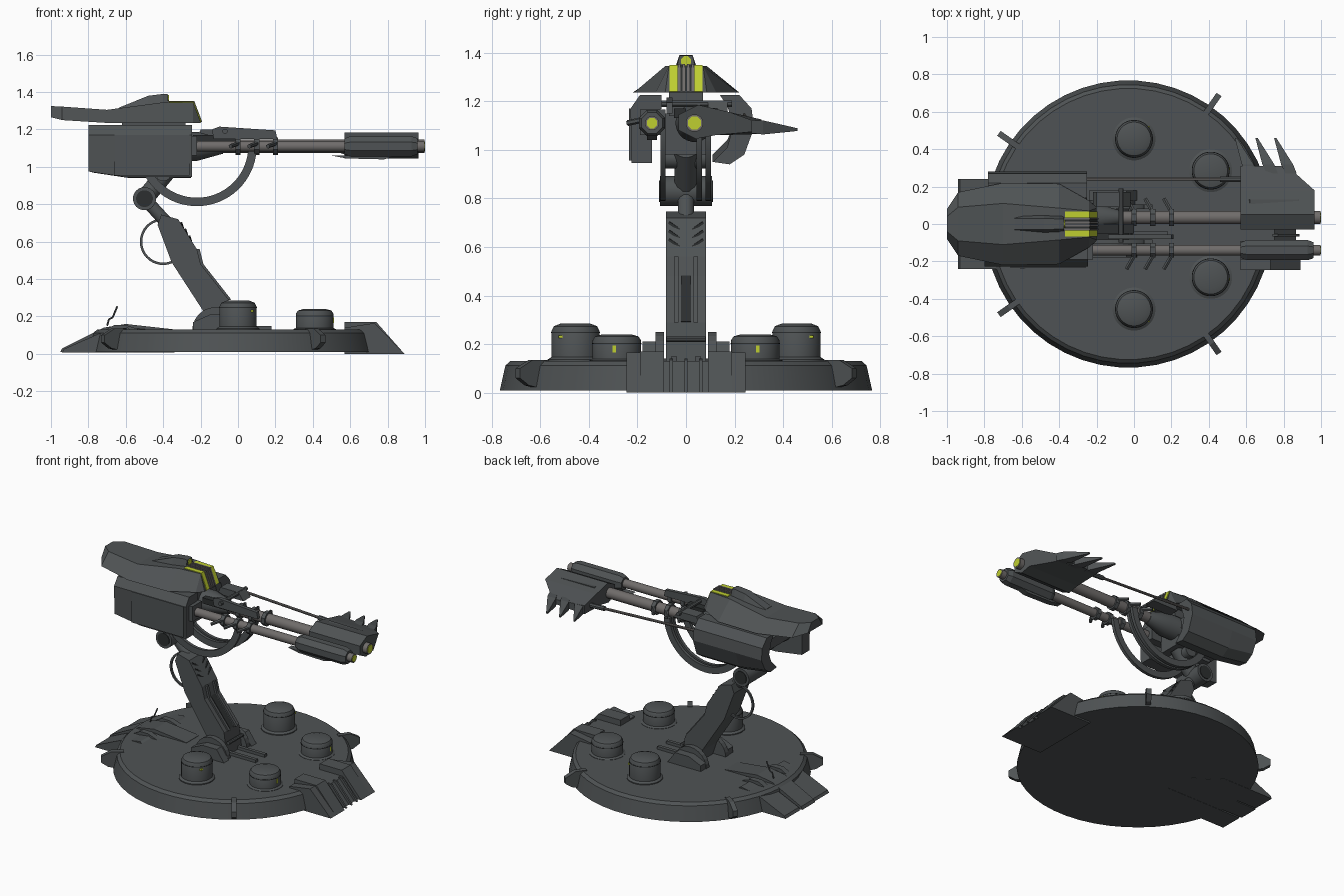
import bpy, bmesh
from math import sin, cos, pi, radians
from mathutils import Vector as V

cube = bpy.data.objects.get("Cube")
if cube:
    bpy.data.objects.remove(cube, do_unlink=True)


def material(name, r, g, b):
    m = bpy.data.materials.new(name)
    m.use_nodes = True
    m.diffuse_color = (r, g, b, 1)
    m.node_tree.nodes["Principled BSDF"].inputs["Base Color"].default_value = (r, g, b, 1)
    return m


GREY = material("gunmetal grey", .078, .086, .089)
STEEL = material("barrel steel", .16, .15, .145)
DARK = material("dark recess", .025, .028, .029)
LIME = material("lime glow", .52, .62, .03)


def loft(name, rings, mat=GREY, smooth=False):
    """Skin a row of equal point rings and cap both ends."""
    bm = bmesh.new()
    rows = [[bm.verts.new(p) for p in ring] for ring in rings]
    n = len(rows[0])
    for a, b in zip(rows, rows[1:]):
        for i in range(n):
            j = (i + 1) % n
            bm.faces.new((a[i], a[j], b[j], b[i]))
    bm.faces.new(rows[0])
    bm.faces.new(rows[-1])
    bmesh.ops.recalc_face_normals(bm, faces=bm.faces)
    me = bpy.data.meshes.new(name)
    bm.to_mesh(me)
    bm.free()
    me.materials.append(mat)
    ob = bpy.data.objects.new(name, me)
    bpy.context.collection.objects.link(ob)
    if smooth:
        bpy.ops.object.select_all(action='DESELECT')
        ob.select_set(True)
        bpy.context.view_layer.objects.active = ob
        bpy.ops.object.shade_smooth_by_angle(angle=radians(35))
    return ob


def side_prism(name, pts, y0, y1, mat=GREY):
    """Extrude an x-z outline across y."""
    return loft(name, [[(x, y, z) for x, z in pts] for y in (y0, y1)], mat)


def box(name, lo, hi, mat=GREY):
    (a, b, c), (d, e, f) = lo, hi
    return side_prism(name, [(a, c), (d, c), (d, f), (a, f)], b, e, mat)


def turned(name, start, end, steps, mat=GREY, seg=24):
    """Turn (fraction, radius) steps round the line from start to end."""
    start, axis = V(start), V(end) - V(start)
    q = axis.to_track_quat('Z', 'Y')
    rings = [[start + axis * t + q @ V((r * cos((k + .5) * 2 * pi / seg), r * sin((k + .5) * 2 * pi / seg), 0))
              for k in range(seg)] for t, r in steps]
    return loft(name, rings, mat, seg > 8)


def rod(name, start, end, r, mat=GREY, seg=20):
    return turned(name, start, end, [(0, r), (1, r)], mat, seg)


def arc_band(name, cx, cz, r_out, r_in, a0, a1, y, w, mat=GREY):
    """Rectangular band bent along an arc in the x-z plane."""
    rings = []
    for k in range(29):
        a = radians(a0 + (a1 - a0) * k / 28)
        rings.append([(cx + r * cos(a), y + s * w / 2, cz + r * sin(a))
                      for r, s in ((r_out, -1), (r_out, 1), (r_in, 1), (r_in, -1))])
    return loft(name, rings, mat, True)


# Base disc with radial fins
turned("base_disc", (-.03, 0, .01), (-.03, 0, .13), [(0, .768), (.85, .745), (1, .725)], seg=48)
for k, ang in enumerate((55, 145, 215, 305)):
    d, s = V((cos(radians(ang)), sin(radians(ang)), 0)), V((-sin(radians(ang)), cos(radians(ang)), 0))
    c = V((-.03, 0, 0))
    outline = [(.70, .01), (.80, .03), (.845, .06), (.845, .10), (.78, .135), (.70, .135)]
    loft(f"base_fin_{k}", [[c + d * r + s * t + V((0, 0, z)) for r, z in outline] for t in (-.016, .016)])

# Capped drums with small lamps
for side in (-1, 1):
    for label, x, y, top in (("large", 0, .455, .285), ("small", .41, .285, .24)):
        y *= side
        turned(f"{label}_drum", (x, y, .12), (x, y, top),
               [(0, .115), (.1, .115), (.16, .1), (.8, .1), (.93, .09), (1, .06)], seg=32)
        turned(f"{label}_drum_seam", (x, y, top - .04), (x, y, top - .035), [(0, .1015), (1, .1015)], DARK, 32)
    box("large_drum_lamp", (.07, side * .515 - .01, .225), (.0835, side * .515 + .01, .236), LIME)
    box("small_drum_lamp", (.49, side * .295 - .007, .165), (.513, side * .295 + .007, .195), LIME)

# Front ramp of the base
ramp = [(.57, 0), (.57, .17), (.74, .17), (.89, 0)]
for side in (-1, 1):
    side_prism("ramp_block", ramp, side * .09, side * .19)
    side_prism("ramp_cheek", [(.57, 0), (.57, .14), (.73, .165), (.89, 0)], side * .19, side * .245)
side_prism("ramp_middle", [(.57, 0), (.57, .13), (.75, .13), (.865, 0)], -.09, .09)
for y in (-.06, 0, .06):
    side_prism("ramp_rib", [(.74, .11), (.74, .14), (.77, .135), (.885, 0), (.85, 0)], y - .007, y + .007)

# Stepped rear plates and aerial
rear = [(-.95, .01), (-.94, .03), (-.72, .14), (-.6, .16), (-.35, .132), (-.35, .01)]
side_prism("rear_plate_middle", rear, -.07, .07)
for side in (-1, 1):
    ob = side_prism("rear_plate_side", [(x + .01, z * .88) for x, z in rear], side * .08, side * .24)
    for v in ob.data.vertices:
        if abs(v.co.y) > .2 and v.co.x > -.5:
            v.co.x -= .22
    side_prism("rear_plate_ridge", [(-.8, .08), (-.66, .155), (-.6, .155), (-.5, .12)], side * .1, side * .14)
aerial = [(-.7, .03, .15), (-.69, .03, .185), (-.67, .03, .195), (-.645, .03, .255)]
for a, b in zip(aerial, aerial[1:]):
    rod("aerial", a, b, .005, seg=6)

# Hub at the foot of the arm
for side in (-1, 1):
    side_prism("hub_half_disc", [(-.12 + .125 * cos(k * pi / 12), .125 + .125 * sin(k * pi / 12)) for k in range(13)],
               side * .09, side * .125)
    side_prism("hub_step", [(-.24, .125), (-.24, .17), (-.15, .21), (-.04, .21), (.02, .125)], side * .125, side * .18)
    box("foot_rail", (-.08, side * .05 - .012, .125), (.18, side * .05 + .012, .15))
rod("foot_pin", (-.02, -.08, .22), (-.02, .08, .22), .012, seg=10)

# Leaning arm with slot and chevrons
side_prism("arm", [(-.41, .745), (-.32, .72), (-.22, .56), (-.2, .48), (-.05, .29), (-.03, .13), (-.15, .13),
                   (-.18, .22), (-.355, .49), (-.43, .69)], -.083, .083)
side_prism("arm_slot", [(-.202, .478), (-.196, .483), (-.047, .293), (-.053, .288)], -.02, .02, DARK)
for side in (-1, 1):
    side_prism("arm_edge_rail", [(-.222, .56), (-.205, .56), (-.185, .48), (-.036, .29), (-.05, .288), (-.2, .478)],
               side * .03, side * .05)
    for z in (.61, .645, .68):
        x = -.22 - (z - .56) * .62
        rod("arm_chevron", (x - .01, side * .07, z + .02), (x, side * .025, z - .01), .007, DARK, 4)
arc_band("arm_cable_loop", -.4, .6, .125, .112, 60, 330, 0, .014)

# Elbow joint and neck
rod("elbow", (-.5, -.107, .83), (-.5, .107, .83), .062)
for side in (-1, 1):
    rod("elbow_cap", (-.5, side * .107, .83), (-.5, side * .112, .83), .045, DARK)
rod("elbow_stem", (-.5, 0, .83), (-.38, 0, .7), .035, seg=12)
rod("neck", (-.5, 0, .83), (-.36, 0, 1.0), .05, seg=12)
rod("neck_roller", (-.4, -.1, .965), (-.4, .085, .965), .042)
box("neck_block", (-.5, -.09, .98), (-.3, .08, 1.09))

# Curved feed bands under the gun
for y in (-.095, .055, .092):
    arc_band("feed_band", -.22, 1.11, .32, .275, 205, 357, y, .022)


# Body core and side shells
def shell(name, pts, x0, x1, tail):
    rings = [[(x, y, z + (lift if z < 1.05 else 0)) for y, z in pts]
             for x, lift in ((x0, tail), (x0 + .2, 0), (x1, 0))]
    return loft(name, rings)


shell("side_shell_right", [(-.225, .945), (-.228, 1.17), (-.19, 1.225), (-.1, 1.225), (-.1, 1.17),
                           (-.14, 1.145), (-.14, .945)], -.8, -.245, .03)
box("side_shell_right_panel", (-.66, -.234, .955), (-.26, -.224, 1.17))
shell("side_shell_left", [(.14, 1.225), (.22, 1.225), (.27, 1.17), (.28, 1.09), (.24, .98), (.18, .94),
                          (.11, .95), (.17, 1.01), (.195, 1.1), (.17, 1.18)], -.78, -.25, .03)
turned("core_barrel", (-.7, .035, 1.11), (-.08, .035, 1.11), [(0, .05), (.06, .078), (.78, .078), (1, .04)])
box("core_breech", (-.7, -.19, 1.06), (-.22, -.085, 1.165))
box("core_bridge", (-.72, -.14, 1.08), (-.3, .2, 1.15))
box("armour_mount", (-.62, -.07, 1.14), (-.28, .07, 1.25))

# Sloped top armour with spine
sections = [(-1, .08, 1.265, .04, 1.325), (-.94, .17, 1.25, .09, 1.322), (-.7, .22, 1.235, .11, 1.305),
            (-.4, .215, 1.235, .085, 1.345), (-.24, .125, 1.235, .07, 1.345), (-.2, .09, 1.235, .085, 1.24)]
loft("top_armour", [[(x, -w, zb), (x, w, zb), (x, s, zt), (x, -s, zt)] for x, w, zb, s, zt in sections])
spine = [(-.64, .05, .03, 1.315), (-.48, .06, .03, 1.38), (-.4, .06, .027, 1.39), (-.375, .05, .027, 1.388)]
loft("armour_spine", [[(x, -w, 1.29), (x, w, 1.29), (x, s, z), (x, -s, z)] for x, w, s, z in spine])
rod("spine_lamp", (-.38, 0, 1.365), (-.37, 0, 1.365), .022, LIME, 8)

# Lit vent at the front of the armour
for side in (-1, 1):
    side_prism("vent_glow", [(-.37, 1.342), (-.37, 1.349), (-.237, 1.349), (-.194, 1.24), (-.2, 1.238), (-.24, 1.342)],
               side * .036, side * .067, LIME)
side_prism("vent_recess", [(-.37, 1.342), (-.37, 1.347), (-.238, 1.347), (-.196, 1.24), (-.24, 1.3)], -.036, .036, DARK)
for y in (-.028, -.009, .009, .028):
    side_prism("vent_bar", [(-.38, 1.342), (-.38, 1.353), (-.234, 1.353), (-.191, 1.24), (-.21, 1.24), (-.25, 1.34)],
               y - .005, y + .005, STEEL)

# Twin barrels, muzzles and clamps
for label, y, r in (("right", -.14, .029), ("left", .035, .036)):
    rod(f"barrel_{label}", (-.24, y, 1.11), (.97, y, 1.11), r, STEEL)
    rod(f"muzzle_{label}", (.94, y, 1.11), (.998, y, 1.11), r, STEEL)
    rod(f"muzzle_glow_{label}", (.99, y, 1.11), (1.0, y, 1.11), r * .8, LIME, 8)
    for x in (.0, .1, .2):
        rod("barrel_clamp", (x - .014, y, 1.11), (x + .014, y, 1.11), r + .014, seg=8)
        out = -1 if y < 0 else 1
        rod("clamp_hook", (x, y + out * .03, 1.125), (x - .04, y + out * .1, 1.11), .012, seg=6)
turned("muzzle_housing_right", (.57, -.14, 1.11), (.96, -.14, 1.11), [(0, .045), (.08, .058), (.92, .058), (1, .046)], seg=8)
side_prism("housing_keel", [(.5, 1.06), (.58, 1.045), (.78, 1.04), (.84, 1.06)], -.16, -.12)

# Receiver rail and frame between the barrels
side_prism("receiver_rail", [(-.13, 1.15), (-.14, 1.2), (-.1, 1.215), (.2, 1.195), (.21, 1.15)], -.08, -.055)
box("receiver_frame", (-.24, -.05, 1.13), (0, .0, 1.17), DARK)
side_prism("receiver_cover", [(-.22, 1.15), (-.2, 1.2), (-.06, 1.2), (-.02, 1.15)], .09, .17)
rod("receiver_cross_pin", (-.07, -.1, 1.19), (-.07, .19, 1.19), .014, seg=8)
rod("tension_rod", (-.45, .24, 1.15), (.6, .24, 1.1), .009, STEEL, 8)
rod("tension_rod_socket", (.46, .24, 1.107), (.58, .24, 1.101), .016, GREY, 8)

# Winged left housing with claws
wing = loft("muzzle_housing_left", [[(x, y, z) for y, z in ((-.03, 1.08), (-.03, 1.145), (.05, 1.185), (.18, 1.155),
                                     (.31, 1.125), (.31, 1.065), (.12, 1.06), (.04, 1.045))] for x in (.57, .965)])
for v in wing.data.vertices:
    if v.co.x > .9 and v.co.y > .25:
        v.co.x = .82
        v.co.z = (v.co.z + 1.09) / 2
side_prism("wing_top_plate", [(.6, 1.15), (.62, 1.172), (.88, 1.168), (.92, 1.145)], .08, .13)
for x in (.63, .74, .84):
    loft("wing_claw", [[(x - t * .085 + a * w, .27 + t * .19, 1.095 - t * .012 + b * w * .9)
                        for a, b in ((-1, -1), (1, -1), (1, 1), (-1, 1))]
                       for t, w in ((0, .03), (.25, .032), (.6, .02), (1, .006))])
